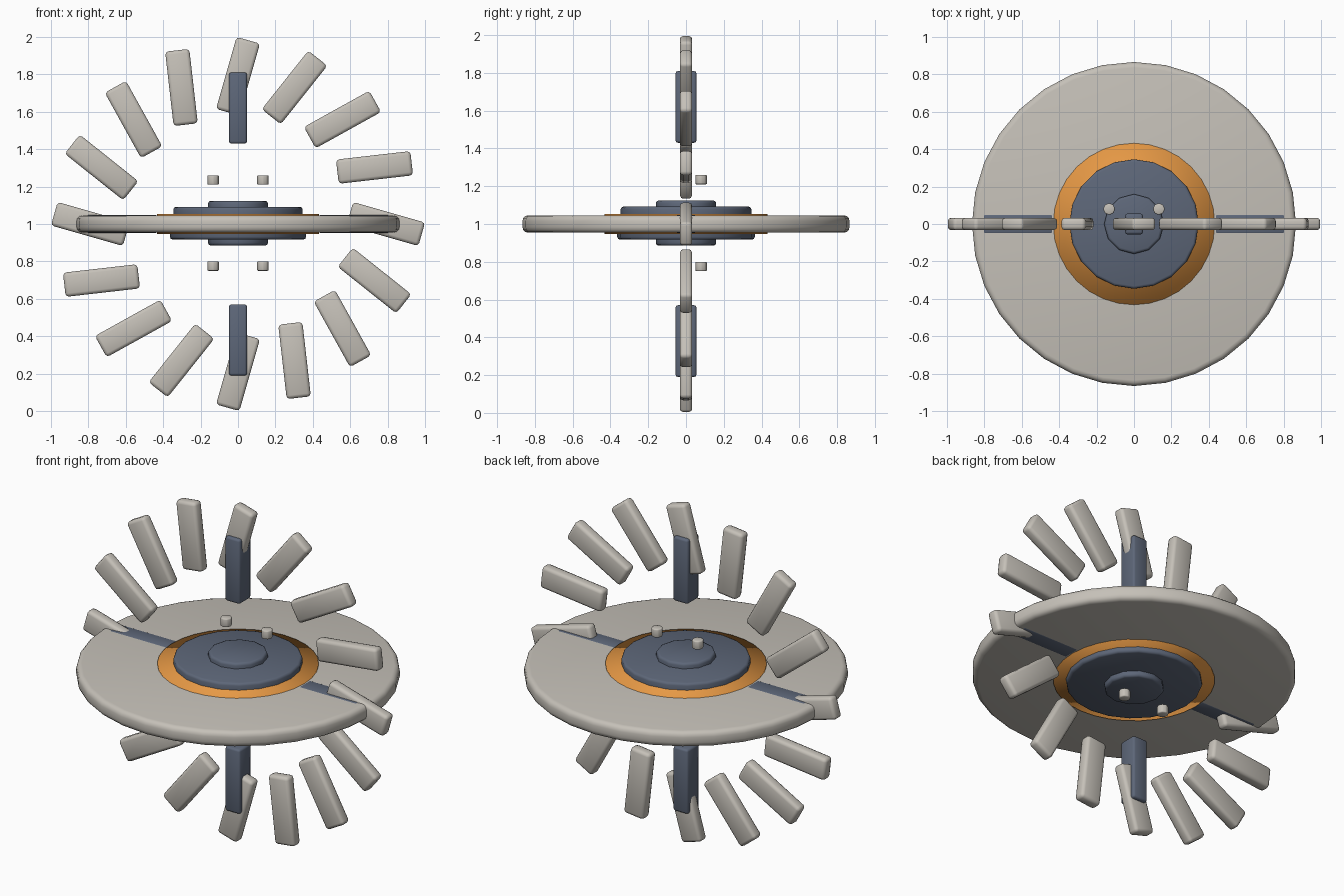
import bpy, math
from mathutils import Matrix, Vector

cube = bpy.data.objects.get("Cube")
if cube:
    bpy.data.objects.remove(cube, do_unlink=True)


def material(name, rgb):
    m = bpy.data.materials.new(name)
    m.use_nodes = True
    m.diffuse_color = (*rgb, 1)
    bsdf = next(n for n in m.node_tree.nodes if n.type == 'BSDF_PRINCIPLED')
    bsdf.inputs["Base Color"].default_value = (*rgb, 1)
    return m


GREY = material("warm_grey", (0.56, 0.53, 0.48))
SLATE = material("slate_blue", (0.11, 0.135, 0.19))
ORANGE = material("orange", (0.80, 0.32, 0.06))
CENTRE = Vector((0, 0, 1))


def finish(name, mat, bevel, segments):
    """Name, colour, round and smooth the active object."""
    ob = bpy.context.object
    ob.name = ob.data.name = name
    ob.data.materials.append(mat)
    if bevel:
        mod = ob.modifiers.new("rounding", 'BEVEL')
        mod.width, mod.segments = bevel, segments
        mod.limit_method = 'ANGLE'
        mod.angle_limit = math.radians(40)
    bpy.ops.object.shade_smooth()
    return ob


def disc(name, mat, radius, z_low, z_high, sides, bevel, segments=2, x=0, y=0):
    bpy.ops.mesh.primitive_cylinder_add(
        vertices=sides, radius=radius, depth=z_high - z_low,
        location=(x, y, (z_low + z_high) / 2))
    return finish(name, mat, bevel, segments)


def radial_box(name, mat, size, radius, angle, twist, bevel, segments=2):
    """Box whose long side points out from the centre, in the upright plane."""
    bpy.ops.mesh.primitive_cube_add(size=1)
    ob = finish(name, mat, bevel, segments)
    ob.data.transform(Matrix.Diagonal((*size, 1)))
    ob.location = CENTRE + radius * Vector((math.sin(angle), 0, math.cos(angle)))
    ob.rotation_euler.y = angle + twist
    return ob


# Flat wheel disc and the orange ring plate around the hub
disc("wheel_disc", GREY, 0.866, 0.954, 1.046, 32, 0.03, 3)
disc("ring_plate", ORANGE, 0.432, 0.947, 1.053, 32, 0)

# Stepped hub on both faces
disc("hub_upper", SLATE, 0.346, 1.0, 1.092, 20, 0.014)
disc("hub_lower", SLATE, 0.364, 0.917, 1.0, 20, 0.014)
disc("cap_upper", SLATE, 0.16, 1.05, 1.124, 12, 0.014)
disc("cap_lower", SLATE, 0.16, 0.885, 0.95, 12, 0.014)

# Four spokes
for i in range(4):
    radial_box(f"spoke_{i + 1}", SLATE, (0.096, 0.11, 0.38), 0.62,
               i * math.pi / 2, 0, 0.012)

# Ring of sixteen slanted tread blocks
for i in range(16):
    radial_box(f"tread_block_{i + 1}", GREY, (0.13, 0.066, 0.40), 0.79,
               i * math.pi / 8, math.radians(16), 0.018)

# Small bolts above and below the hub
for side, x in (("left", 0.133), ("right", -0.133)):
    for level, z in (("upper", 1.21), ("lower", 0.75)):
        disc(f"bolt_{level}_{side}", GREY, 0.032, z, z + 0.05, 8, 0.006, x=x, y=0.08)
